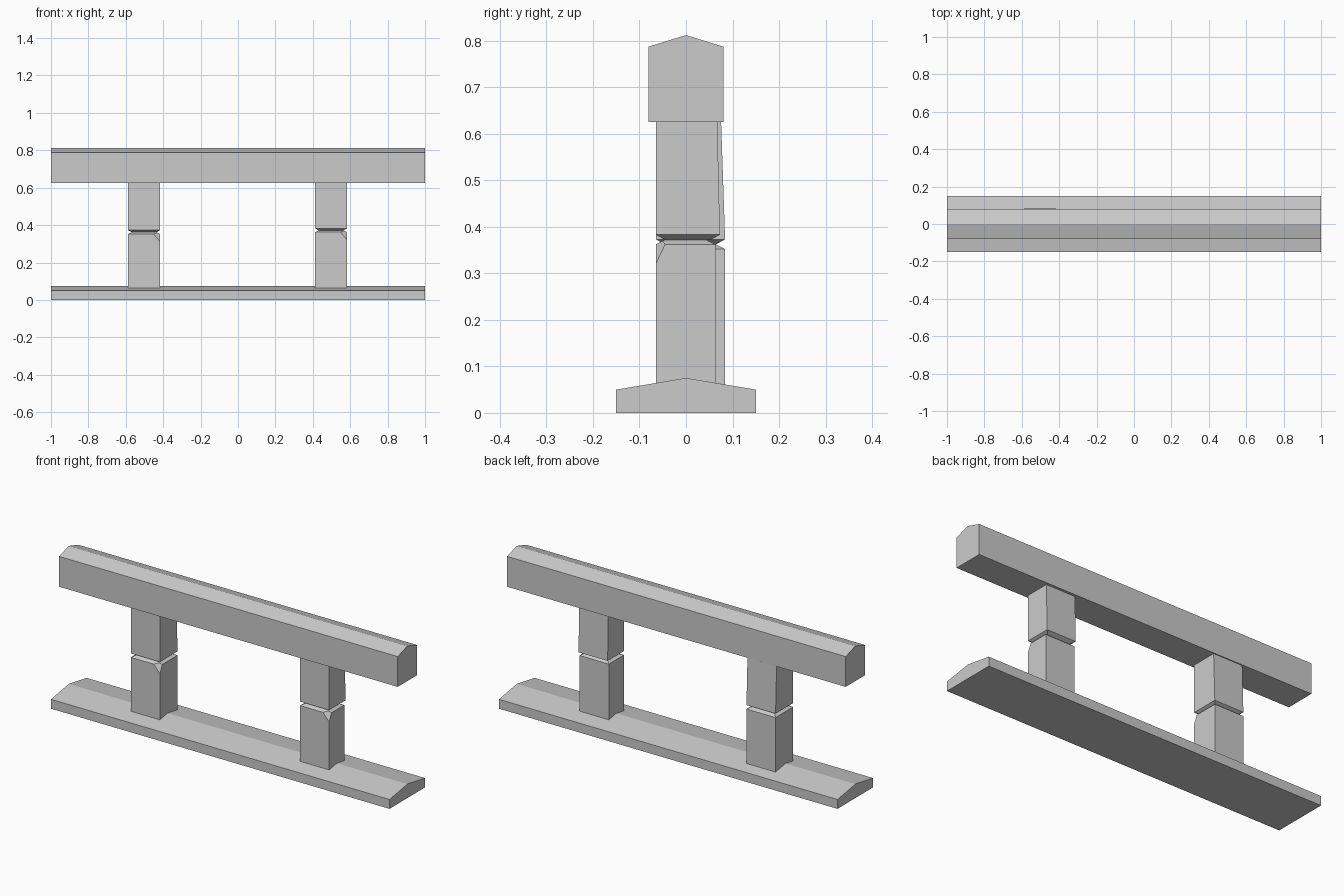
import bpy, bmesh
from mathutils import Vector

cube = bpy.data.objects.get("Cube")
if cube:
    bpy.data.objects.remove(cube, do_unlink=True)

# Single stone colour
stone = bpy.data.materials.new("grey_stone")
stone.use_nodes = True
colour = (0.6, 0.6, 0.6, 1)
stone.diffuse_color = colour
stone.node_tree.nodes["Principled BSDF"].inputs["Base Color"].default_value = colour


def finish(name, bm):
    bmesh.ops.recalc_face_normals(bm, faces=bm.faces)
    mesh = bpy.data.meshes.new(name)
    bm.to_mesh(mesh)
    bm.free()
    mesh.materials.append(stone)
    bpy.context.collection.objects.link(bpy.data.objects.new(name, mesh))


def loft(rings):
    """Join equal-sided rings of points and cap both ends."""
    bm = bmesh.new()
    loops = [[bm.verts.new(p) for p in ring] for ring in rings]
    for a, b in zip(loops, loops[1:]):
        for i in range(len(a)):
            j = (i + 1) % len(a)
            bm.faces.new((a[i], a[j], b[j], b[i]))
    bm.faces.new(loops[0])
    bm.faces.new(loops[-1])
    return bm


def ridged_beam(name, half, bottom, eave, ridge):
    profile = [(-half, bottom), (half, bottom), (half, eave), (0, ridge), (-half, eave)]
    finish(name, loft([[(x, y, z) for y, z in profile] for x in (-1, 1)]))


def rect(cx, front, back, z, inset=0.0):
    w = 0.086 - inset
    f, b = front + inset, back - inset
    return [(cx - w, f, z), (cx + w, f, z), (cx + w, b, z), (cx - w, b, z)]


def post(side, cx, back_low, back_top, back_foot, shoulder, inset):
    front = -0.065
    neck = shoulder + 0.01
    # Lower stone, tapering at its top and chipped at one front corner
    bm = loft([rect(cx, front, back_low, 0.03),
               rect(cx, front, back_low, shoulder),
               rect(cx, front, back_low, neck, inset)])
    x = cx + 0.086
    a = Vector((x, front, shoulder - 0.042))
    b = Vector((x, front + 0.02, shoulder))
    c = Vector((x - 0.036, front, shoulder))
    normal = (b - a).cross(c - a)
    if normal.dot(Vector((1, -1, 1))) < 0:
        normal.negate()
    bmesh.ops.bisect_plane(bm, geom=bm.verts[:] + bm.edges[:] + bm.faces[:],
                           plane_co=a, plane_no=normal, clear_outer=True)
    bmesh.ops.holes_fill(bm, edges=[e for e in bm.edges if e.is_boundary])
    finish(side + "_lower_post", bm)
    # Upper stone, tapering at its foot to meet the neck
    finish(side + "_upper_post", loft([
        rect(cx, front, back_foot, neck, inset),
        rect(cx, front, back_foot, neck + 0.011),
        rect(cx, front, back_top, 0.64)]))


ridged_beam("base_slab", 0.15, 0, 0.05, 0.075)
ridged_beam("top_rail", 0.081, 0.625, 0.787, 0.812)
post("right", -0.502, 0.084, 0.075, 0.084, 0.352, 0.02)
post("left", 0.498, 0.063, 0.067, 0.073, 0.362, 0.02)
